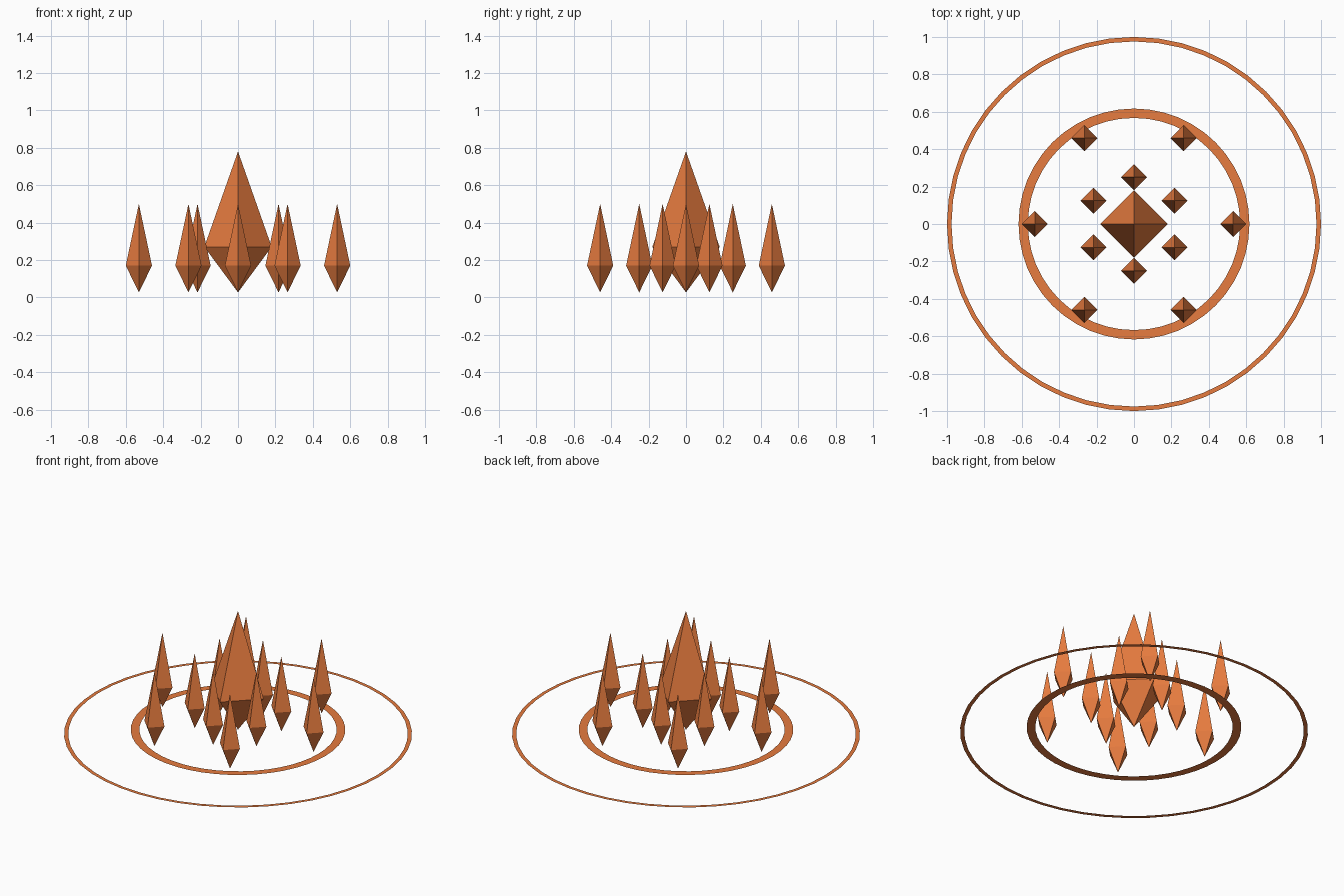
import bpy, bmesh
from math import cos, sin, pi, radians

if "Cube" in bpy.data.objects:
    bpy.data.objects.remove(bpy.data.objects["Cube"])

BASE = 0.027  # height of the inner ring and of the crystal tips

orange = bpy.data.materials.new("orange_crystal")
orange.diffuse_color = (0.8, 0.2, 0.05, 1)
orange.use_nodes = True
orange.node_tree.nodes["Principled BSDF"].inputs["Base Color"].default_value = orange.diffuse_color


def finish(bm, name, loc):
    me = bpy.data.meshes.new(name)
    bm.to_mesh(me)
    bm.free()
    me.materials.append(orange)
    ob = bpy.data.objects.new(name, me)
    ob.location = loc
    bpy.context.collection.objects.link(ob)
    return ob


def flat_ring(name, r_in, r_out, z, sides=48):
    bm = bmesh.new()
    inner, outer = [[bm.verts.new((r * cos(2 * pi * i / sides), r * sin(2 * pi * i / sides), 0))
                     for i in range(sides)] for r in (r_in, r_out)]
    for i in range(sides):
        j = (i + 1) % sides
        bm.faces.new((inner[i], outer[i], outer[j], inner[j]))
    finish(bm, name, (0, 0, z))


def crystal(name, x, y, half, mid, top):
    # Four-sided double pyramid with corners on the axes
    bm = bmesh.new()
    belt = [bm.verts.new((half * cos(i * pi / 2), half * sin(i * pi / 2), mid - BASE))
            for i in range(4)]
    tip = bm.verts.new((0, 0, top - BASE))
    foot = bm.verts.new((0, 0, 0))
    for i in range(4):
        a, b = belt[i], belt[(i + 1) % 4]
        bm.faces.new((a, b, tip))
        bm.faces.new((b, a, foot))
    finish(bm, name, (x, y, BASE))


# Ground rings
flat_ring("outer_ring", 0.976, 1.0, 0)
flat_ring("inner_ring", 0.567, 0.617, BASE)

# Large central crystal
crystal("center_crystal", 0, 0, 0.18, 0.27, 0.78)

# Two circles of small crystals
for label, radius, start in (("near", 0.25, 30), ("far", 0.53, 0)):
    for i in range(6):
        a = radians(start + 60 * i)
        crystal(f"{label}_crystal_{i + 1}", radius * cos(a), radius * sin(a), 0.07, 0.17, 0.5)
